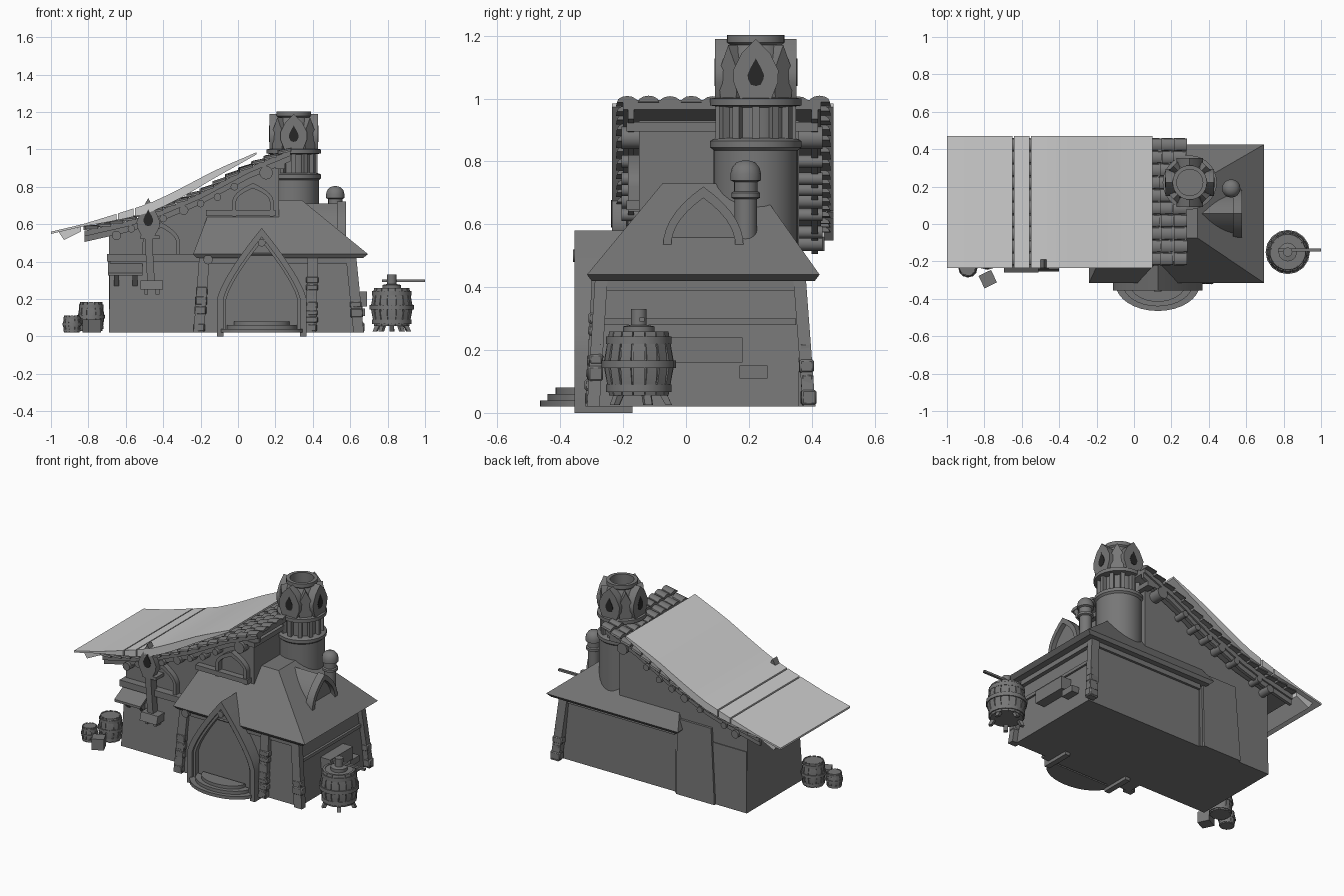
import bpy, bmesh, random
from math import sin, cos, pi
from mathutils import Vector, Matrix

if "Cube" in bpy.data.objects:
    bpy.data.objects.remove(bpy.data.objects["Cube"])
random.seed(4)


def material(name, g):
    m = bpy.data.materials.new(name)
    m.diffuse_color = (g, g, g, 1)
    m.use_nodes = True
    m.node_tree.nodes["Principled BSDF"].inputs["Base Color"].default_value = m.diffuse_color
    return m


stone, pale, dark = material("dark_grey", .185), material("pale_cover", .8), material("dark_opening", .02)


def mesh(name, verts, faces, mat=None):
    me = bpy.data.meshes.new(name)
    me.from_pydata([tuple(v) for v in verts], [], faces)
    bm = bmesh.new()
    bm.from_mesh(me)
    bmesh.ops.recalc_face_normals(bm, faces=bm.faces)
    bm.to_mesh(me)
    bm.free()
    me.materials.append(mat or stone)
    ob = bpy.data.objects.new(name, me)
    bpy.context.collection.objects.link(ob)
    return ob


def prism(name, pts, axis, a, b, M=None, mat=None):
    """Extrude a 2D profile along an axis from a to b."""
    put = {'x': lambda p, d: (d, p[0], p[1]), 'y': lambda p, d: (p[0], d, p[1]), 'z': lambda p, d: (p[0], p[1], d)}[axis]
    n = len(pts)
    v = [Vector(put(p, d)) for d in (a, b) for p in pts]
    if M:
        v = [M @ q for q in v]
    f = [tuple(range(n)), tuple(range(n, 2 * n))] + [(i, (i + 1) % n, n + (i + 1) % n, n + i) for i in range(n)]
    return mesh(name, v, f, mat)


def box(name, x0, x1, y0, y1, z0, z1, M=None):
    return prism(name, [(x0, y0), (x1, y0), (x1, y1), (x0, y1)], 'z', z0, z1, M)


def taper(name, lo, hi, z0, z1):
    """Four-sided block; lo and hi are (x0, x1, y0, y1)."""
    v = [(r[i], r[j], z) for r, z in ((lo, z0), (hi, z1)) for i, j in ((0, 2), (1, 2), (1, 3), (0, 3))]
    return mesh(name, v, [(0, 1, 2, 3), (4, 5, 6, 7)] + [(i, (i + 1) % 4, 4 + (i + 1) % 4, 4 + i) for i in range(4)])


def lathe(name, prof, x, y, n=24):
    v = [(x + r * cos(2 * pi * i / n), y + r * sin(2 * pi * i / n), z) for r, z in prof for i in range(n)]
    f = [(k * n + i, k * n + (i + 1) % n, (k + 1) * n + (i + 1) % n, (k + 1) * n + i)
         for k in range(len(prof) - 1) for i in range(n)]
    f += [tuple(range(n)), tuple(range(len(v) - n, len(v)))]
    return mesh(name, v, f)


def ngon(cx, cz, r, n=12):
    return [(cx + r * cos(2 * pi * i / n), cz + r * sin(2 * pi * i / n)) for i in range(n)]


def arch(c, z0, w, zs, zt, p):
    half = [(w, z0)] + [(w * (1 - (i / 7) ** p), zs + (zt - zs) * i / 7) for i in range(8)]
    return [(c - u, z) for u, z in half] + [(c + u, z) for u, z in half[-2::-1]]


def arch_frame(name, c, z0, w, zs, zt, th, axis, a, b, p=2):
    prism(name, arch(c, z0, w, zs, zt, p) + arch(c, z0, w - th, zs, zt - th * 1.4, p)[::-1], axis, a, b)


def drop(w, h, z0):
    """Pointed drop outline of half-width w and height h."""
    half = [(0, 0), (.6, .05), (.95, .25), (1, .4), (.7, .62), (.25, .86), (0, 1)]
    return [(u * w, z0 + z * h) for u, z in half] + [(-u * w, z0 + z * h) for u, z in half[-2:0:-1]]


# --- walls
prism("main_house_wall", [(-.69, .02), (.22, .02), (.22, .93), (0, .83), (-.2, .71), (-.45, .61), (-.69, .55)], 'y', -.15, .36)
taper("wing_wall", (-.21, .64, -.29, .36), (-.17, .6, -.27, .36), .02, .44)
taper("lower_left_wall", (-.69, -.18, -.2, .37), (-.685, -.18, -.165, .365), .02, .41)
taper("rear_buttress", (-.47, -.2, .35, .385), (-.44, -.2, .35, .375), .02, .5)
box("left_ledge", -.7, -.2, -.2, -.1, .4, .44)
for s in (-1, 1):
    box("eave_beam", -.18, .62, *sorted((.045 + s * .29, .045 + s * .33)), .39, .43)
box("side_eave_beam", .57, .63, -.28, .36, .39, .44)
box("side_rail", .58, .628, -.26, .35, .28, .3)
box("side_window_sill", .6, .69, -.05, .18, .16, .24)
box("side_small_block", .61, .68, .17, .26, .11, .15)

# --- hipped wing roof
taper("wing_roof", (-.24, .695, -.315, .425), (-.13, .34, -.075, .22), .44, .73)
taper("wing_roof_eave", (-.22, .67, -.3, .41), (-.24, .695, -.315, .425), .42, .44)

# --- corner posts and stacked stones
for x, y, tx, ty, h in ((.645, -.295, -.04, .025, .22), (.645, .392, -.04, -.03, .2),
                        (-.21, -.295, .03, .02, .22), (.39, -.3, .01, .02, .3)):
    r = .02
    taper("corner_post", (x - .028, x + .028, y - r, y + r), (x + tx - .028, x + tx + .028, y + ty - r, y + ty + r), .02, .42)
    z = .025
    while z < h:
        hz = random.uniform(.03, .05)
        k, t = random.uniform(.026, .036), z / .4
        c = Matrix.Translation((x + tx * t, y + ty * t, z)) @ Matrix.Rotation(random.uniform(-.08, .08), 4, 'Z')
        st = box("corner_stone", -k, k, -k * .7, k * .7, 0, hz, c)
        bv = st.modifiers.new("worn_edges", 'BEVEL')
        bv.width, bv.segments = .006, 1
        z += hz + .004

# --- arched porch, door and round steps
arch_frame("porch_arch", .127, 0, .24, .2, .58, .035, 'y', -.355, -.17, 1.3)
arch_frame("porch_inner_arch", .127, .02, .21, .2, .535, .02, 'y', -.34, -.29, 1.3)
prism("door_panel", arch(.127, .02, .2, .2, .52, 1.3), 'y', -.31, -.25)
prism("arch_boss", ngon(.127, .5, .02), 'y', -.36, -.3)
for i in range(3):
    k = 1 - .17 * i
    prism("round_step", [(.127 + .225 * k * cos(a), -.32 + .145 * k * sin(a)) for a in [-pi * j / 16 for j in range(17)]],
          'z', .02 * (i + 1), .02 * (i + 2))

# --- main roof: deck, curved tiles and the pale covering panels
path = [(-.82, .565), (-.6, .615), (-.45, .66), (-.2, .765), (.06, .905), (.28, .995)]
cover = [(-1, .56), (-.83, .6), (-.65, .655), (-.555, .685), (-.45, .72), (-.29, .8), (-.12, .89), (.1, .985)]


def at(pts, x):
    for (x0, z0), (x1, z1) in zip(pts, pts[1:]):
        if x <= x1 + 1e-6:
            return z0 + (z1 - z0) * (x - x0) / (x1 - x0)


def sheet(name, pts, th, y0, y1):
    prism(name, pts + [(x, z - th) for x, z in pts[::-1]], 'y', y0, y1)


sheet("roof_deck", path, .03, -.2, .43)
verts, faces = [], []
for i in range(16):
    for j in range(10):
        x0, x1 = -.82 + i * 1.1 / 16, -.82 + (i + 1) * 1.1 / 16
        yc, b = -.187 + j * .068, len(verts)
        dx, dz = random.uniform(-.006, .006), random.uniform(0, .005)
        for x, lift, w in ((x0, .008, .036), (x1, -.006, .033)):
            for k in range(7):
                verts.append((x + dx, yc + w * cos(pi * k / 6), at(path, x) + dz + lift + .02 * sin(pi * k / 6) - .004))
        faces += [tuple(range(b, b + 7)), tuple(range(b + 7, b + 14))]
        faces += [(b + k, b + (k + 1) % 7, b + 7 + (k + 1) % 7, b + 7 + k) for k in range(7)]
mesh("roof_tiles", verts, faces)
for xa, xb in ((-1, -.65), (-.642, -.56), (-.552, .1)):
    xs = [xa + (xb - xa) * i / 8 for i in range(9)]
    low = [(x, at(cover, x) - .012 - .04 * max(0, sin(pi * (x + .83) / .93))) for x in xs]
    prism("roof_cover", [(x, at(cover, x)) for x in xs] + low[::-1], 'y', -.235, .47, mat=pale)
prism("drooping_edge", [(-.96, .56), (-.84, .585), (-.84, .56), (-.93, .515)], 'y', -.2, .44, mat=pale)

# --- purlin ends, ridge beam and barge boards
for x, z, r in ((.15, .875, .036), (-.02, .8, .02), (-.11, .745, .02), (-.2, .71, .02), (-.29, .675, .025),
                (-.4, .63, .02), (-.57, .575, .02), (-.65, .54, .025)):
    prism("purlin", ngon(x, z, r), 'y', -.205, .435)
box("ridge_beam", .2, .25, -.19, .42, .895, .925)
for y in (-.185, .4):
    sheet("barge_board", [(x, z - .025) for x, z in path], .035, y, y + .02)

# --- front windows
arch_frame("left_window_frame", -.41, .44, .1, .5, .61, .02, 'y', -.185, -.14, 2)
arch_frame("upper_window_frame", .08, .64, .11, .72, .82, .02, 'y', -.185, -.14, 2)
box("upper_window_sill", -.17, .2, -.19, -.1, .645, .675)
prism("round_stud", ngon(-.16, .41, .025), 'y', -.31, -.26)

# --- dormer facing right
prism("dormer_body", arch(.055, .52, .11, .53, .71, 2.1), 'x', .3, .55)
arch_frame("dormer_frame", .055, .52, .128, .53, .72, .026, 'x', .53, .578, 2.1)

# --- round tower with crown of petals
tx, ty = .298, .222
lathe("tower", [(.134, .4), (.134, .835), (.145, .845), (.145, .865), (.134, .872), (.105, .875), (.105, .972),
                (.145, .978), (.145, 1), (.112, 1.005), (.112, 1.1), (.082, 1.17), (.092, 1.178), (.092, 1.202),
                (.07, 1.202), (.07, 1.1)], tx, ty, 28)
for i in range(12):
    M = Matrix.Translation((tx, ty, 0)) @ Matrix.Rotation(2 * pi * i / 12, 4, 'Z')
    box("tower_post", .1, .128, -.012, .012, .87, .98, M)
half = [(.05, 1), (.07, 1.05), (.072, 1.09), (.045, 1.145), (0, 1.19)]
petal = half + [(-u, z) for u, z in half[-2::-1]]
for i in range(4):
    M = Matrix.Translation((tx, ty, 0)) @ Matrix.Rotation(pi / 2 * i, 4, 'Z')
    prism("tower_petal", petal, 'x', .07, .13, M)
    prism("petal_opening", drop(.026, .088, 1.04), 'x', .12, .132, M, dark)
    M = M @ Matrix.Rotation(pi / 4, 4, 'Z')
    prism("tower_leaf", [(-.035, 1), (.035, 1), (.045, 1.08), (0, 1.17), (-.045, 1.08)], 'x', .07, .124, M)

# --- small chimney
lathe("small_chimney", [(.036, .5), (.036, .68), (.046, .685), (.046, .7), (.038, .705), (.038, .735), (.049, .74),
                        (.049, .76), (.044, .78), (.03, .797), (.01, .803)], .52, .19, 16)

# --- hanging drop lantern, its post and the awnings
M = Matrix.Translation((-.48, 0, 0))
prism("lantern_drop", drop(.062, .21, .53), 'y', -.235, -.19, M)
prism("lantern_opening", drop(.026, .088, .59), 'y', -.238, -.23, M, dark)
taper("lantern_post", (-.485, -.445, -.225, -.18), (-.5, -.46, -.23, -.17), .29, .55)
box("lantern_arm", -.52, -.42, -.23, -.15, .52, .54)
taper("low_shelf", (-.52, -.4, -.255, -.16), (-.52, -.4, -.24, -.16), .25, .3)
for x in (-.49, -.43):
    box("shelf_peg", x - .01, x + .01, -.23, -.18, .225, .26)
prism("awning", [(-.26, .34), (-.15, .4), (-.15, .38), (-.26, .325)], 'x', -.695, -.51)
for x in (-.65, -.55):
    prism("awning_bracket", [(-.235, .335), (-.18, .27), (-.17, .36)], 'x', x - .014, x + .014)


# --- barrels
def barrel(x, y, z, h, r, n=14):
    lathe("barrel", [(r * .78, z), (r * .9, z + h * .3), (r * .94, z + h * .5), (r * .9, z + h * .75), (r * .78, z + h)], x, y, n)
    for i in range(n):
        M = Matrix.Translation((x, y, z)) @ Matrix.Rotation(2 * pi * i / n, 4, 'Z')
        side = [(.82, 0), (.98, .5), (.82, 1.02), (.7, 1.02), (.85, .5), (.7, 0)]
        prism("barrel_stave", [(a * r, b * h) for a, b in side], 'y', -r * .15, r * .15, M)
    for t, k in ((.12, .91), (.5, 1.03), (.88, .91)):
        lathe("barrel_hoop", [(r * k * .85, z + h * (t - .06)), (r * k, z + h * (t - .06)),
                              (r * k, z + h * (t + .06)), (r * k * .85, z + h * (t + .06))], x, y, n)


barrel(.822, -.15, .055, .2, .115, 16)
for i in range(5):
    M = Matrix.Translation((.822, -.15, 0)) @ Matrix.Rotation(2 * pi * i / 5 + .3, 4, 'Z')
    prism("barrel_leg", [(.06, .07), (.085, .07), (.105, .025), (.085, .025)], 'y', -.012, .012, M)
lathe("crank_hub", [(.05, .25), (.05, .275), (.025, .28), (.025, .33)], .822, -.15, 12)
box("crank_handle", .77, 1.0, -.148, -.132, .29, .303)
barrel(-.785, -.17, .03, .15, .073, 12)
barrel(-.888, -.235, .02, .09, .05, 12)
box("crate", -.037, .037, -.037, .037, .02, .09, Matrix.Translation((-.782, -.295, 0)) @ Matrix.Rotation(.45, 4, 'Z'))

# --- shading: smooth curves, sharp corners
for o in bpy.data.objects:
    o.select_set(True)
    bpy.context.view_layer.objects.active = o
bpy.ops.object.shade_smooth_by_angle(angle=.6)
